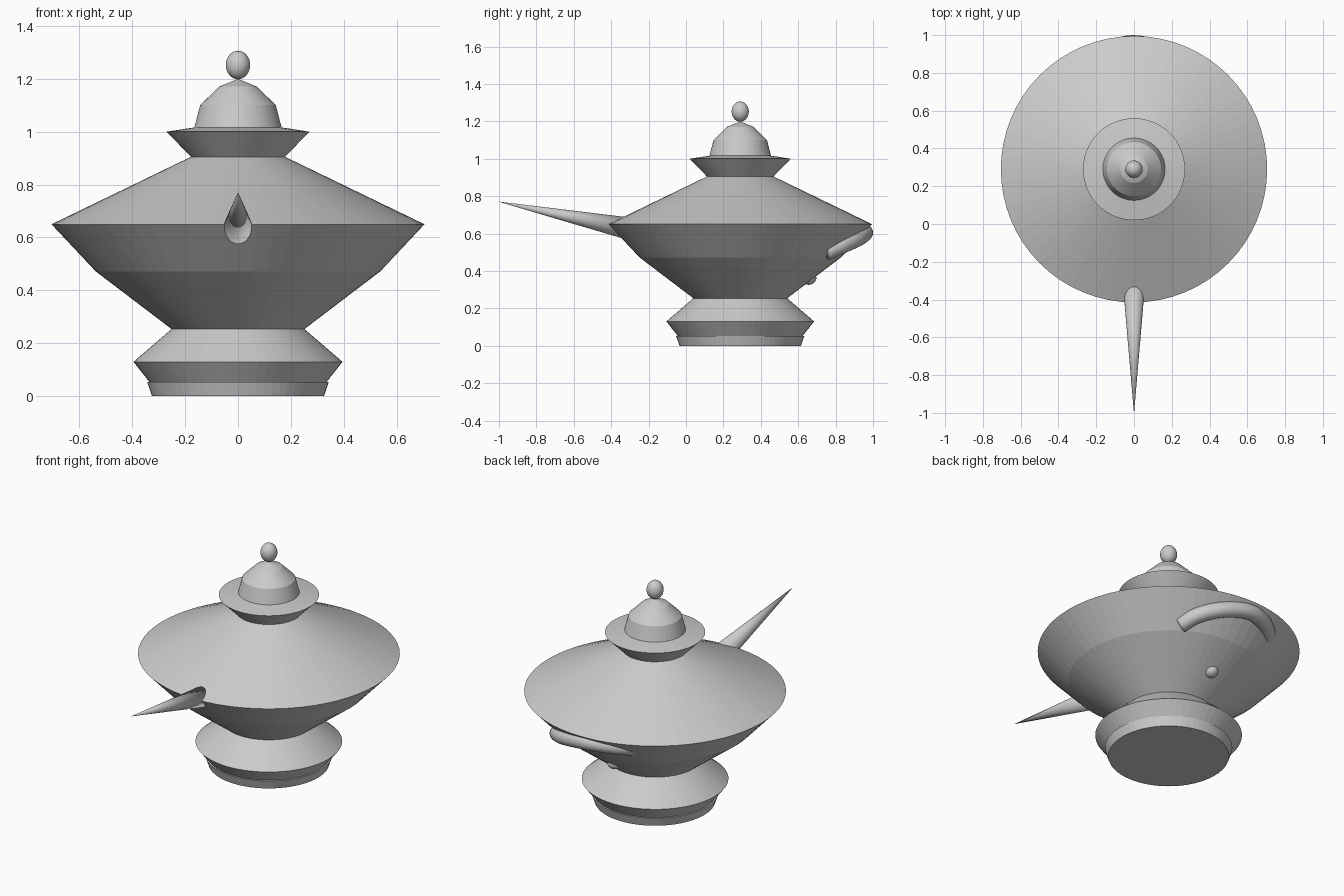
import bpy, bmesh, math
from mathutils import Vector

if "Cube" in bpy.data.objects:
    bpy.data.objects.remove(bpy.data.objects["Cube"])

CY = 0.29  # the vessel axis sits behind the origin because of the long spout
SIDES = 64

mat = bpy.data.materials.new("plain_grey")
mat.diffuse_color = (0.6, 0.6, 0.6, 1)
mat.use_nodes = True
mat.node_tree.nodes["Principled BSDF"].inputs["Base Color"].default_value = mat.diffuse_color


def finish(name, bm, smooth=False):
    bmesh.ops.remove_doubles(bm, verts=bm.verts, dist=1e-5)
    bmesh.ops.recalc_face_normals(bm, faces=bm.faces)
    for f in bm.faces:
        f.smooth = smooth
    me = bpy.data.meshes.new(name)
    bm.to_mesh(me)
    bm.free()
    me.materials.append(mat)
    ob = bpy.data.objects.new(name, me)
    bpy.context.collection.objects.link(ob)
    return ob


def lathe(name, profile):
    """Closed turned shape from (radius, height) points, axis at y = CY."""
    bm = bmesh.new()
    pts = [(0, profile[0][1])] + profile + [(0, profile[-1][1])]
    vs = [bm.verts.new((r, CY, z)) for r, z in pts]
    es = [bm.edges.new(p) for p in zip(vs, vs[1:])]
    bmesh.ops.spin(bm, geom=vs + es, cent=(0, CY, 0), axis=(0, 0, 1),
                   angle=math.tau, steps=SIDES, use_merge=True)
    return finish(name, bm)


def ball(name, centre, size):
    bm = bmesh.new()
    bmesh.ops.create_uvsphere(bm, u_segments=32, v_segments=16, radius=1)
    for v in bm.verts:
        v.co = Vector(a * s for a, s in zip(v.co, size)) + Vector(centre)
    return finish(name, bm, True)


def tube(name, path, radii, sides=24):
    """Round tube swept along a path with a radius at each point."""
    bm = bmesh.new()
    pts = [Vector(p) for p in path]
    rings = []
    for i, p in enumerate(pts):
        d = (pts[min(i + 1, len(pts) - 1)] - pts[max(i - 1, 0)]).normalized()
        a = d.cross(Vector((0, 0, 1))).normalized()
        b = d.cross(a)
        rings.append([bm.verts.new(p + radii[i] * (a * math.cos(t) + b * math.sin(t)))
                      for t in (math.tau * k / sides for k in range(sides))])
    for r0, r1 in zip(rings, rings[1:]):
        for k in range(sides):
            n = (k + 1) % sides
            bm.faces.new((r0[k], r0[n], r1[n], r1[k]))
    bm.faces.new(rings[0])
    bm.faces.new(rings[-1])
    return finish(name, bm, True)


def smooth_path(pts, steps=6):
    """Catmull-Rom curve through the points."""
    p = [Vector(q) for q in pts]
    p = [2 * p[0] - p[1]] + p + [2 * p[-1] - p[-2]]
    out = []
    for a, b, c, d in zip(p, p[1:], p[2:], p[3:]):
        for s in range(steps):
            t = s / steps
            out.append(0.5 * (2 * b + (c - a) * t + (2 * a - 5 * b + 4 * c - d) * t ** 2
                              + (3 * b - a - 3 * c + d) * t ** 3))
    return out + [p[-2]]


# Stand, belly and lid
lathe("foot_ring", [(0.325, 0), (0.343, 0.053)])
lathe("foot", [(0.332, 0.05), (0.395, 0.13), (0.25, 0.255)])
lathe("body", [(0.25, 0.253), (0.538, 0.472), (0.705, 0.65), (0.178, 0.905),
               (0.27, 1.0), (0.165, 1.016)])
lathe("lid", [(0.165, 1.015), (0.143, 1.10), (0.072, 1.17), (0.004, 1.198)])
ball("lid_knob", (0, CY, 1.252), (0.046, 0.046, 0.054))

# Pointed spout
tube("spout", [(0, -0.28, 0.621), (0, -1, 0.77)], [0.062, 0.0005], 32)

# Curved handle hugging the back of the belly, and the small stud below it
handle = smooth_path([(0.30, 0.46, 0.50), (0.255, 0.55, 0.538), (0.15, 0.63, 0.575),
                      (0, 0.667, 0.604), (-0.12, 0.638, 0.603),
                      (-0.2, 0.585, 0.592), (-0.26, 0.50, 0.575)])
tube("handle", [p + Vector((0, CY, 0)) for p in handle], [0.043] * len(handle))
ball("back_stud", (0.01, CY + 0.365, 0.362), (0.04, 0.042, 0.036))
